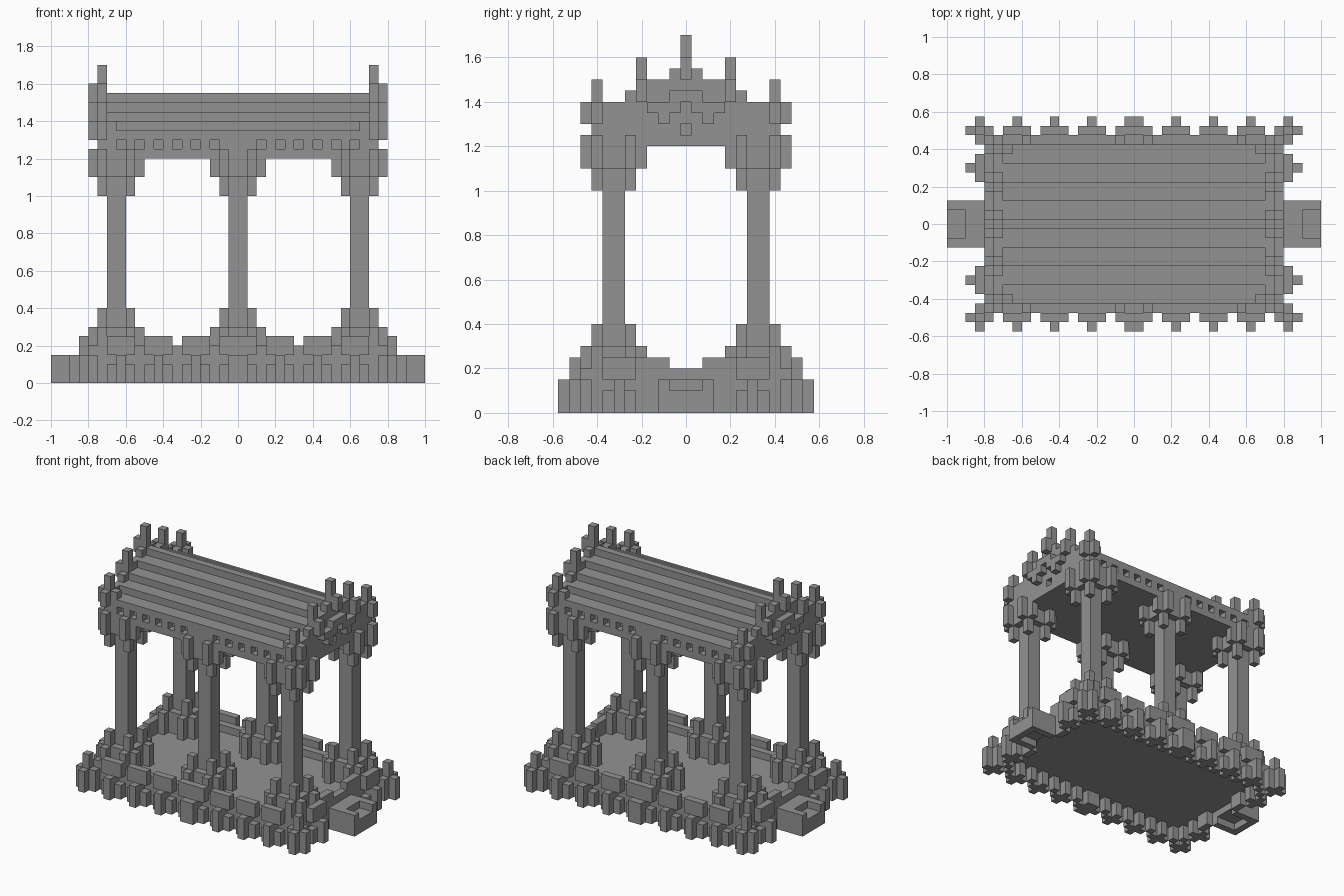
import bpy
import bmesh
from mathutils import Matrix

cube = bpy.data.objects.get("Cube")
if cube:
    bpy.data.objects.remove(cube)

stone = bpy.data.materials.new("grey_stone")
stone.use_nodes = True
GREY = (0.29, 0.29, 0.29, 1)
stone.diffuse_color = GREY
stone.node_tree.nodes["Principled BSDF"].inputs["Base Color"].default_value = GREY

U = 0.05          # one block
H = U / 2


def box(x0, x1, y0, y1, z0, z1):
    return (x0, x1, y0, y1, z0, z1)


def post(x, y, hx, hy, z0, z1):
    return box(x - hx, x + hx, y - hy, y + hy, z0, z1)


def cross(x, y, core, arms):
    """A one-block post with four one-block arms; core and arms are z ranges."""
    return [post(x, y, H, H, *core),
            post(x, y, H + U, H, *arms), post(x, y, H, H + U, *arms)]


def mirrored(boxes):
    """Repeat boxes across the x and y axes without doubling central ones."""
    result = set()
    for x0, x1, y0, y1, z0, z1 in boxes:
        for sx in (1, -1):
            for sy in (1, -1):
                xs = sorted((sx * x0, sx * x1))
                ys = sorted((sy * y0, sy * y1))
                result.add(tuple(round(v, 4) + 0.0 for v in (*xs, *ys, z0, z1)))
    return sorted(result)


def build(name, boxes):
    bm = bmesh.new()
    for x0, x1, y0, y1, z0, z1 in boxes:
        place = Matrix.Translation(((x0 + x1) / 2, (y0 + y1) / 2, (z0 + z1) / 2))
        size = Matrix.Diagonal((x1 - x0, y1 - y0, z1 - z0, 1))
        bmesh.ops.create_cube(bm, size=1, matrix=place @ size)
    mesh = bpy.data.meshes.new(name)
    bm.to_mesh(mesh)
    bm.free()
    mesh.materials.append(stone)
    obj = bpy.data.objects.new(name, mesh)
    bpy.context.scene.collection.objects.link(obj)


# Floor, recessed underneath, with a raised rim
build("floor", [box(-0.8, 0.8, -0.475, 0.475, 0.1, 0.15)])
build("floor_rim", mirrored([
    box(-0.8, 0.8, 0.425, 0.475, 0.1, 0.2),
    box(0.75, 0.8, -0.425, 0.425, 0.1, 0.2)]))

# Short blocks closing the gaps between the rim posts
build("rim_fillers", mirrored(
    [post(x, 0.45, H, H, 0, 0.1) for x in (0.125, 0.325, 0.525, 0.725)]
    + [post(0.775, 0.4, H, H, 0, 0.1), box(0.75, 0.8, 0.125, 0.225, 0, 0.1)]))

# Cross-shaped posts around the rim, each carrying a parapet block
feet, caps = [], []
for x in (0, 0.225, 0.425, 0.625):
    half = U if x == 0 else H
    feet += [post(x, 0.5, half, U + H, 0, 0.15),
             post(x, 0.5, half + U, H, 0, 0.1)]
    caps.append(post(x, 0.5, half + U, H, 0.15, 0.25))
feet += [post(0.825, 0.3, U + H, H, 0, 0.15),
         post(0.825, 0.3, H, 0.075, 0, 0.1)]
caps += [post(0.825, 0.3, H, 0.075, 0.15, 0.25),
         box(0.75, 0.8, 0.075, 0.225, 0.15, 0.25)]
build("rim_posts", mirrored(feet))
build("parapet", mirrored(caps))
build("corner_posts", mirrored(cross(0.825, 0.5, (0, 0.25), (0, 0.15))))

# Entrance steps with a notch, hollow underneath
build("end_steps", mirrored([
    box(0.8, 1, 0.075, 0.125, 0, 0.15),
    box(0.95, 1, -0.075, 0.075, 0, 0.1),
    box(0.8, 0.95, -0.075, 0.075, 0.05, 0.1),
    box(0.8, 0.9, -0.075, 0.075, 0.1, 0.15)]))

# Six columns, each with four crosses at the corners of its base and capital
shafts, bases, capitals = [], [], []
for x in (0, 0.65):
    y = 0.325
    shafts.append(post(x, y, U, U, 0.15, 1.2))
    for dx in (-0.075, 0.075):
        for dy in (-0.075, 0.075):
            bases += cross(x + dx, y + dy, (0.15, 0.4), (0.15, 0.3))
            capitals += cross(x + dx, y + dy, (1.0, 1.3), (1.1, 1.25))
build("column_shafts", mirrored(shafts))
build("column_bases", mirrored(bases))
build("column_capitals", mirrored(capitals))

# Entablature with a row of square recesses
beam = [box(-0.75, 0.75, -0.425, 0.425, 1.2, 1.25),
        box(-0.7, 0.7, -0.375, 0.375, 1.25, 1.3),
        box(0.65, 0.75, 0.375, 0.425, 1.25, 1.3),
        box(-0.1, 0.1, 0.375, 0.425, 1.25, 1.3),
        box(0.7, 0.75, H, 0.425, 1.25, 1.3)]
beam += [post(0.175 + i * 0.1, 0.4, H, H, 1.25, 1.3) for i in range(5)]
build("entablature", mirrored(beam))

# Stepped roof
build("roof", [box(-0.7, 0.7, -w, w, 1.3 + i * U, 1.35 + i * U)
               for i, w in enumerate((0.425, 0.325, 0.225, 0.125, H))])

# Stepped gable ends
build("gables", mirrored([
    box(0.7, 0.75, -w, w, low, low + U)
    for w, low in ((0.425, 1.3), (0.425, 1.35), (0.275, 1.4), (0.175, 1.45), (0.075, 1.5))]))

# Fringe hanging in front of each gable
build("gable_fringe", mirrored([
    box(0.75, 0.8, 0.075, 0.125, 1.3, 1.4),
    box(0.75, 0.8, 0.025, 0.175, 1.35, 1.4),
    box(0.75, 0.8, -0.075, 0.075, 1.4, 1.45)]))

# Cross-shaped finials along each gable
finials = []
for y, top in ((0, 1.7), (0.2, 1.6), (0.4, 1.5)):
    side = top - (0.1 if y == 0.4 else 0.15)
    inner = 0.65 if y == 0.4 else 0.7
    finials += [post(0.725, y, H, H, top - 0.3, top),
                box(inner, 0.8, y - H, y + H, top - 0.2, top - 0.1),
                post(0.725, y, H, 0.075, side - 0.1, side)]
build("gable_finials", mirrored(finials))
